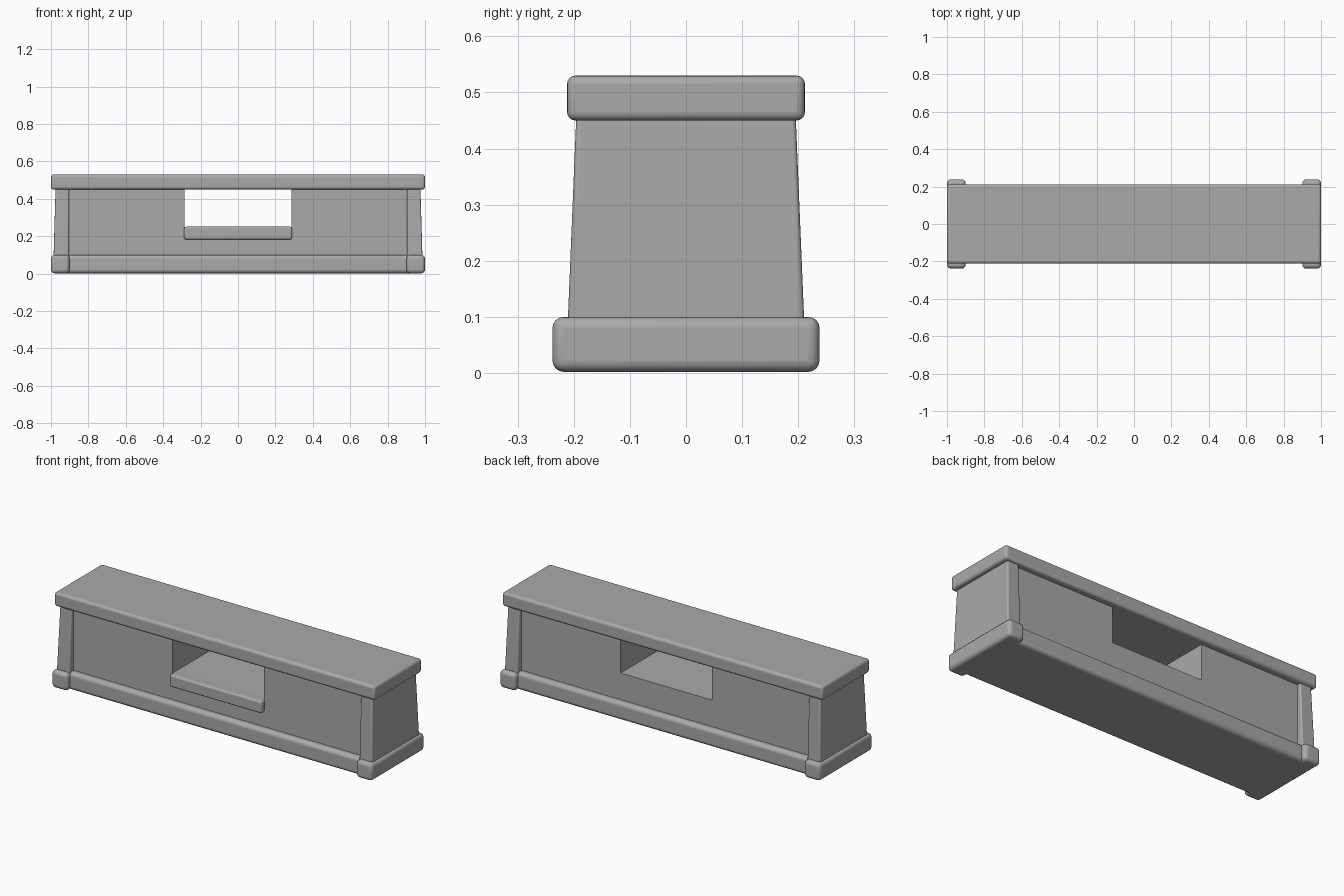
import bpy, bmesh

if "Cube" in bpy.data.objects:
    bpy.data.objects.remove(bpy.data.objects["Cube"], do_unlink=True)

stone = bpy.data.materials.new("grey_stone")
stone.use_nodes = True
grey = (0.4, 0.4, 0.4, 1)
stone.diffuse_color = grey
stone.node_tree.nodes["Principled BSDF"].inputs["Base Color"].default_value = grey


def block(name, x, y, z, bevel=0.0, top_y=1.0, top_x=0.0):
    """Box from (min, max) ranges; top_y scales the top in y, top_x shifts its outer side in."""
    bm = bmesh.new()
    bmesh.ops.create_cube(bm, size=1)
    for v in bm.verts:
        top, outer = v.co.z > 0, v.co.x > 0
        for i, (low, high) in enumerate((x, y, z)):
            v.co[i] = high if v.co[i] > 0 else low
        if top:
            v.co.y *= top_y
            if outer:
                v.co.x -= top_x
    mesh = bpy.data.meshes.new(name)
    bm.to_mesh(mesh)
    bm.free()
    mesh.materials.append(stone)
    ob = bpy.data.objects.new(name, mesh)
    bpy.context.collection.objects.link(ob)
    if bevel:
        mod = ob.modifiers.new("rounded_edges", "BEVEL")
        mod.width = bevel
        mod.segments = 4
        bpy.context.view_layer.objects.active = ob
        bpy.ops.object.select_all(action="DESELECT")
        ob.select_set(True)
        bpy.ops.object.shade_smooth_by_angle()
    return ob


def mirror_pair(ob):
    """Copy a right-hand part to the other end."""
    mod = ob.modifiers.new("mirror", "MIRROR")
    mod.use_axis[0] = True


# Top slab and long base
block("top_slab", (-1, 1), (-0.212, 0.212), (0.45, 0.53), 0.015)
block("base_plinth", (-0.96, 0.96), (-0.21, 0.21), (0.002, 0.1), 0.02)

# Wall with an open window: low middle and two solid sides
block("wall_below_opening", (-0.285, 0.285), (-0.175, 0.175), (0.06, 0.25))
mirror_pair(block("wall_side", (0.285, 0.95), (-0.175, 0.175), (0.06, 0.47)))

# Tapered end piers on wider feet
mirror_pair(block("end_pier", (0.903, 0.987), (-0.212, 0.212), (0.06, 0.47), 0.008, 0.92, 0.012))
mirror_pair(block("pier_foot", (0.9, 1), (-0.238, 0.238), (0.002, 0.1), 0.02))

# Sill on the front of the opening
block("front_sill", (-0.288, 0.288), (-0.203, -0.15), (0.183, 0.251), 0.01)
